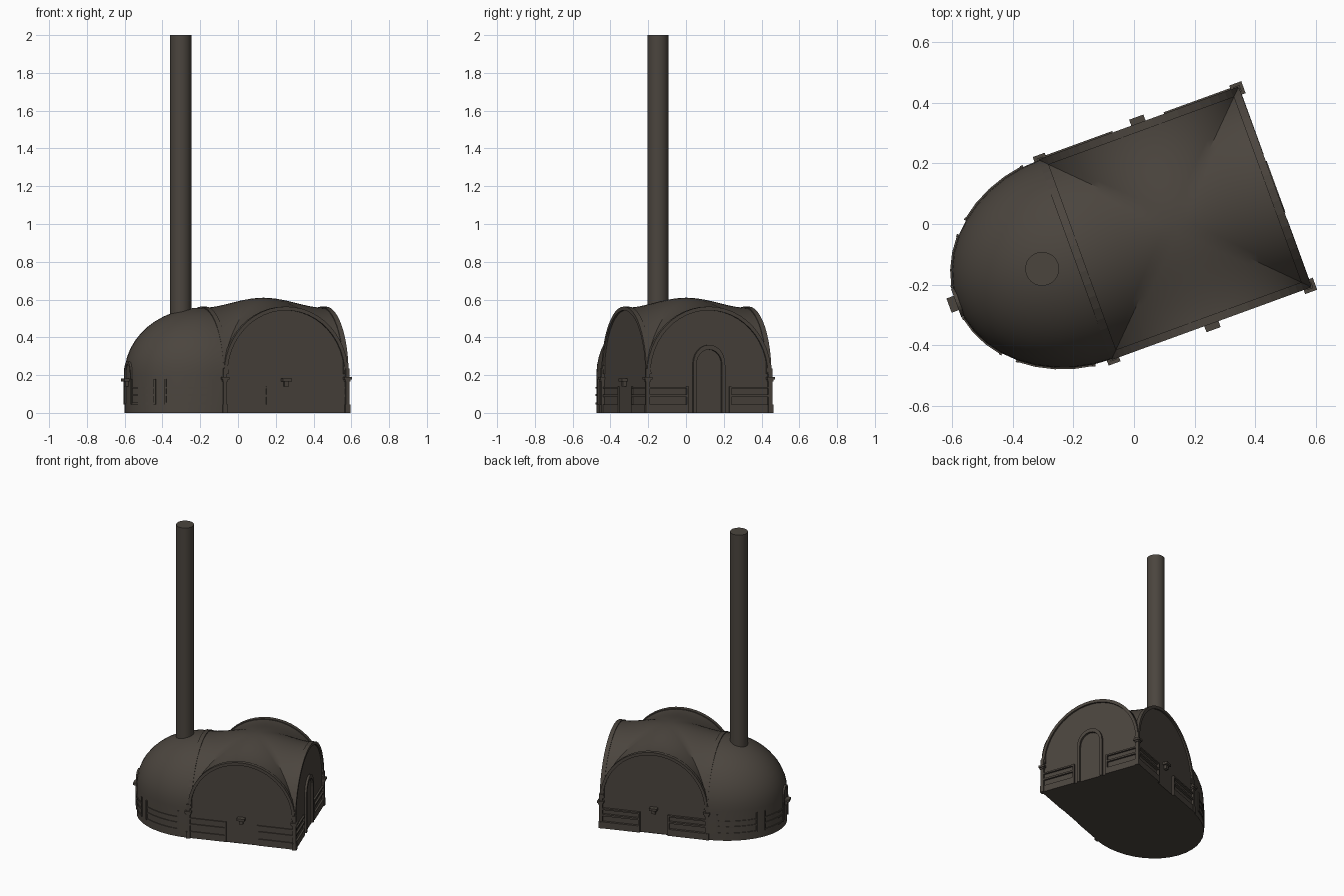
import bpy, math
from mathutils import Matrix, Vector

if "Cube" in bpy.data.objects:
    bpy.data.objects.remove(bpy.data.objects["Cube"])

mat = bpy.data.materials.new("dark_brown_stone")
mat.diffuse_color = (0.070, 0.059, 0.048, 1)
mat.use_nodes = True
mat.node_tree.nodes["Principled BSDF"].inputs["Base Color"].default_value = mat.diffuse_color

# Whole building is turned 20 degrees; local origin is the centre of the square hall
ROOT = Matrix.Translation((0.135, 0.002, 0)) @ Matrix.Rotation(math.radians(20), 4, 'Z')
H = 0.345          # half width of hall
SPRING = 0.205     # height where the arches start
RISE = 0.352       # arch rise
A, B = 0.42, 0.35  # apse depth and half width


def make(name, verts, faces, smooth=None, flip=None):
    me = bpy.data.meshes.new(name)
    me.from_pydata([ROOT @ Vector(v) for v in verts], [], faces)
    me.validate()
    import bmesh
    bm = bmesh.new()
    bm.from_mesh(me)
    bmesh.ops.remove_doubles(bm, verts=bm.verts, dist=1e-5)
    bmesh.ops.recalc_face_normals(bm, faces=bm.faces)
    bm.to_mesh(me)
    bm.free()
    me.materials.append(mat)
    ob = bpy.data.objects.new(name, me)
    bpy.context.collection.objects.link(ob)
    if smooth:
        bpy.ops.object.select_all(action='DESELECT')
        ob.select_set(True)
        bpy.context.view_layer.objects.active = ob
        bpy.ops.object.shade_smooth_by_angle(angle=math.radians(smooth))
    return ob


def wall_point(k, s, d, z):
    """Wall k (0 front, 1 right, 2 back, 3 apse side): s along, d outward."""
    c, n = [(1, 0), (0, 1), (-1, 0), (0, -1)][k]
    return (c * s + n * d, n * s - c * d, z)


def sweep(name, rings, closed=False):
    """Join rings of four points into a bar."""
    verts = [p for r in rings for p in r]
    n = len(rings)
    faces = [(4*i + j, 4*i + (j+1) % 4, 4*i + 4 + (j+1) % 4, 4*i + 4 + j)
             for i in range(n - 1) for j in range(4)]
    faces += [(0, 1, 2, 3), tuple(range(4*n - 4, 4*n))]
    return make(name, verts, faces)


def wall_box(name, k, s0, s1, d0, d1, z0, z1):
    return sweep(name, [[wall_point(k, s, d, z) for d, z in
                         ((d0, z0), (d1, z0), (d1, z1), (d0, z1))] for s in (s0, s1)])


def wall_frame(name, k, outer, inner, d0, d1):
    """Flat frame between an outer and an inner outline on a wall."""
    return sweep(name, [[wall_point(k, *p) for p in
                         ((o[0], d0, o[1]), (o[0], d1, o[1]), (i[0], d1, i[1]), (i[0], d0, i[1]))]
                        for o, i in zip(outer, inner)])


def arch_line(half, rise, z, n=24):
    return [(half * math.cos(math.pi * i / n), z + rise * math.sin(math.pi * i / n)) for i in range(n + 1)]


def door_line(half, z, top, z0):
    """Slightly pointed door outline."""
    pts = [(half * math.cos(math.pi * i / 12),
            z + (top - z) * math.sin(math.pi * i / 12) ** 0.9) for i in range(13)]
    return [(half, z0)] + pts + [(-half, z0)]


# Hall roof: domed groin vault with creases on the diagonals
N = 32
def vault(u, v):
    lo, hi = sorted((abs(u), abs(v)))
    h = RISE * math.sqrt(max(0, 1 - lo * lo))
    return SPRING + h * (1 + 0.075 * (1 + math.cos(math.pi * min(1, hi))))
grid = [math.sin(math.pi / 2 * (2 * i / N - 1)) for i in range(N + 1)]
verts = [(H * u, H * v, vault(u, v)) for v in grid for u in grid]
faces = []
for j in range(N):
    for i in range(N):
        a = j * (N + 1) + i
        b, c, d = a + 1, a + N + 2, a + N + 1
        faces += [(a, b, c), (a, c, d)] if (i < N / 2) == (j < N / 2) else [(a, b, d), (b, c, d)]
make("hall_roof", verts, faces, 35)

# Hall walls, arches and corner mouldings
for k, side in enumerate(("front", "right", "back", "apse")):
    if k < 3:
        line = arch_line(H, RISE, SPRING)
        pts = [(H, 0)] + line + [(-H, 0)]
        make(side + "_wall", [wall_point(k, s, H - 0.004, z) for s, z in pts], [tuple(range(len(pts)))])
    wall_frame(side + "_arch", k, arch_line(H + 0.005, RISE + 0.006, SPRING),
               arch_line(H - 0.014, RISE - 0.014, SPRING), H - 0.02, H + 0.007)
    # corner pier: plinth, shaft, capital
    for part, w, z0, z1 in (("plinth", 0.014, 0, 0.045), ("shaft", 0.011, 0.045, 0.165),
                            ("neck", 0.015, 0.165, 0.176), ("capital", 0.021, 0.176, 0.19),
                            ("springer", 0.011, 0.19, 0.235)):
        wall_box("pier_" + part, k, H - w, H + w, H - w, H + w, z0, z1)
make("hall_floor", [(-H, -H, 0), (H, -H, 0), (H, H, 0), (-H, H, 0)], [(0, 1, 2, 3)])

# Bands along the walls, with end posts
for k, inner, out in ((0, 0.10, 0.003), (1, 0.115, 0.008), (2, 0.09, 0.012)):
    for m in (-1, 1):
        for z0, z1 in ((0.0, 0.045), (0.085, 0.097), (0.128, 0.138)):
            a, b = sorted((m * inner, m * (H - 0.01)))
            wall_box("wall_band", k, a, b, H - 0.006, H + out, z0, z1)
        a, b = sorted((m * inner, m * (inner + 0.01)))
        wall_box("band_post", k, a, b, H - 0.006, H + out, 0, 0.14)

# Brackets in the middle of the side walls
for k, reach in ((0, H), (2, H), (3, H + A)):
    wall_box("bracket_block", k, -0.012, 0.012, reach - 0.01, reach + 0.016, 0.14, 0.166)
    wall_box("bracket_cap", k, -0.025, 0.025, reach - 0.01, reach + 0.028, 0.166, 0.182)

# Doorway on the right wall
wall_frame("door_frame", 1, door_line(0.09, 0.25, 0.36, 0), door_line(0.072, 0.25, 0.335, 0),
           H - 0.006, H + 0.01)

# Apse: half drum with a quarter dome
T = 20
ang = [math.pi / 2 + math.pi * i / T for i in range(T + 1)]
levels = [(1, 0), (1, SPRING)] + [(math.cos(math.pi / 2 * i / 12), SPRING + RISE * math.sin(math.pi / 2 * i / 12))
                                  for i in range(1, 13)]
verts = [(-H + A * r * math.cos(t), B * r * math.sin(t), z) for r, z in levels for t in ang]
W = T + 1
faces = [(j*W + i, j*W + i + 1, j*W + W + i + 1, j*W + W + i) for j in range(len(levels) - 1) for i in range(T)]
faces.append(tuple(range(W)))
make("apse_dome", verts, faces, 30)


def apse_strip(name, t0, t1, z0, z1, out):
    n = max(1, round((t1 - t0) / (math.pi / T)))
    rings = []
    for i in range(n + 1):
        t = t0 + (t1 - t0) * i / n
        rings.append([(-H + (A + e) * math.cos(t), (B + e) * math.sin(t), z)
                      for e, z in ((-0.006, z0), (out, z0), (out, z1), (-0.006, z1))])
    sweep(name, rings)


# Apse bands, posts and small arched niche
S = math.pi / T
for a, b in ((1, 5), (6, 9), (11, 14), (15, 19)):
    t0, t1 = math.pi / 2 + a * S, math.pi / 2 + b * S
    for z0, z1 in ((0.045, 0.055), (0.09, 0.10), (0.128, 0.138)):
        apse_strip("apse_band", t0, t1, z0, z1, 0.005)
    for t in (t0, t1):
        apse_strip("apse_post", t - 0.012, t + 0.012, 0.045, 0.18, 0.007)
wall_frame("apse_niche", 3, door_line(0.05, 0.21, 0.272, 0.05), door_line(0.04, 0.21, 0.258, 0.05),
           H + A - 0.03, H + A + 0.003)

# Tall chimney
C = ROOT.inverted() @ Vector((-0.303, -0.148, 0))
n = 24
ring = [(C.x + 0.056 * math.cos(2*math.pi*i/n), C.y + 0.056 * math.sin(2*math.pi*i/n)) for i in range(n)]
make("chimney", [(x, y, z) for z in (0.48, 2.0) for x, y in ring],
     [(i, (i+1) % n, n + (i+1) % n, n + i) for i in range(n)] + [tuple(range(n)), tuple(range(n, 2*n))], 30)
